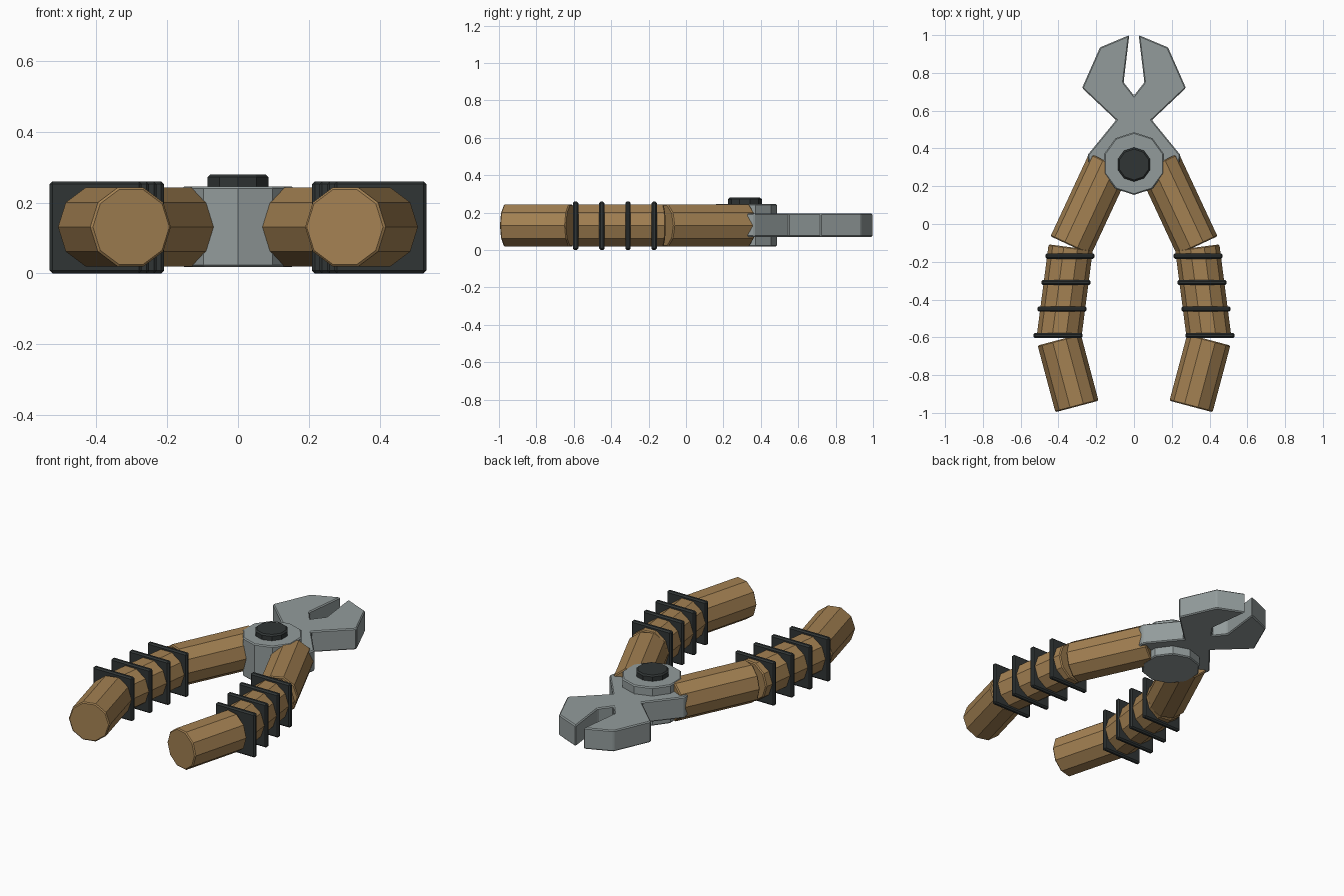
import bpy, bmesh, math
from mathutils import Vector, Matrix

if "Cube" in bpy.data.objects:
    bpy.data.objects.remove(bpy.data.objects["Cube"])


def material(name, rgb):
    m = bpy.data.materials.new(name)
    m.diffuse_color = (*rgb, 1)
    m.use_nodes = True
    m.node_tree.nodes["Principled BSDF"].inputs["Base Color"].default_value = m.diffuse_color
    return m


STEEL = material("steel", (0.29, 0.33, 0.33))
GRIP = material("tan_grip", (0.37, 0.22, 0.085))
DARK = material("dark_rubber", (0.03, 0.036, 0.036))


def prism(name, profile, depth, matrix, mat, bevel):
    """Extrude a 2D profile along local z, place it and soften hard edges."""
    bm = bmesh.new()
    face = bm.faces.new([bm.verts.new((x, y, 0)) for x, y in profile])
    top = bmesh.ops.extrude_face_region(bm, geom=[face])["geom"]
    bmesh.ops.translate(bm, vec=(0, 0, depth),
                        verts=[v for v in top if isinstance(v, bmesh.types.BMVert)])
    bmesh.ops.recalc_face_normals(bm, faces=bm.faces)
    mesh = bpy.data.meshes.new(name)
    bm.to_mesh(mesh)
    bm.free()
    mesh.materials.append(mat)
    obj = bpy.data.objects.new(name, mesh)
    bpy.context.collection.objects.link(obj)
    obj.matrix_world = matrix
    mod = obj.modifiers.new("soft_edges", 'BEVEL')
    mod.width = bevel
    mod.segments = 1
    mod.limit_method = 'ANGLE'
    mod.angle_limit = math.radians(42)
    return obj


def ngon(n, r, start=0.0):
    return [(r * math.cos(start + math.tau * i / n),
             r * math.sin(start + math.tau * i / n)) for i in range(n)]


def along(a, b):
    """Matrix at a whose z runs to b, with local y kept upright."""
    z = (b - a).normalized()
    y = Vector((0, 0, 1))
    x = y.cross(z)
    m = Matrix((x, y, z)).transposed().to_4x4()
    m.translation = a
    return m


# Jaws: mirrored half outline, with arms reaching into the handles
half = [(0.025, 1.0), (0.18, 0.935), (0.275, 0.72), (0.095, 0.55),
        (0.246, 0.365), (0.24, 0.33), (0.12, 0.19)]
outline = [(0, 0.68), (0.055, 0.75)] + half
outline += [(-x, y) for x, y in reversed(half)] + [(-0.055, 0.75)]
prism("jaws", outline, 0.125, Matrix.Translation((0, 0, 0.071)), STEEL, 0.006)

# Pivot hub and bolt
prism("pivot_hub", ngon(10, 0.166, math.pi / 2), 0.228,
      Matrix.Translation((0, 0.32, 0.018)), STEEL, 0.006)
prism("pivot_bolt", ngon(10, 0.09, math.pi / 2), 0.08,
      Matrix.Translation((0, 0.315, 0.2)), DARK, 0.008)

# Handles: three straight ten-sided segments per side, plus square grip rings
path = [((0.13, 0.325), (0.335, -0.115)),
        ((0.335, -0.123), (0.397, -0.60)),
        ((0.396, -0.613), (0.302, -0.966))]
for s, side in ((1, "right"), (-1, "left")):
    for (a, b), part in zip(path, ("upper", "middle", "lower")):
        p = Vector((s * a[0], a[1], 0.131))
        q = Vector((s * b[0], b[1], 0.131))
        prism(f"{side}_{part}_handle", ngon(10, 0.118), (q - p).length,
              along(p, q), GRIP, 0.006)
    for i in range(4):
        y = -0.156 - 0.14 * i
        p = Vector((s * (0.339 + 0.021 * i), y, 0.13))
        square = [(-0.13, -0.13), (0.13, -0.13), (0.13, 0.13), (-0.13, 0.13)]
        prism(f"{side}_grip_ring_{i + 1}", square, 0.028,
              along(p, p - Vector((0, 1, 0))), DARK, 0.008)
